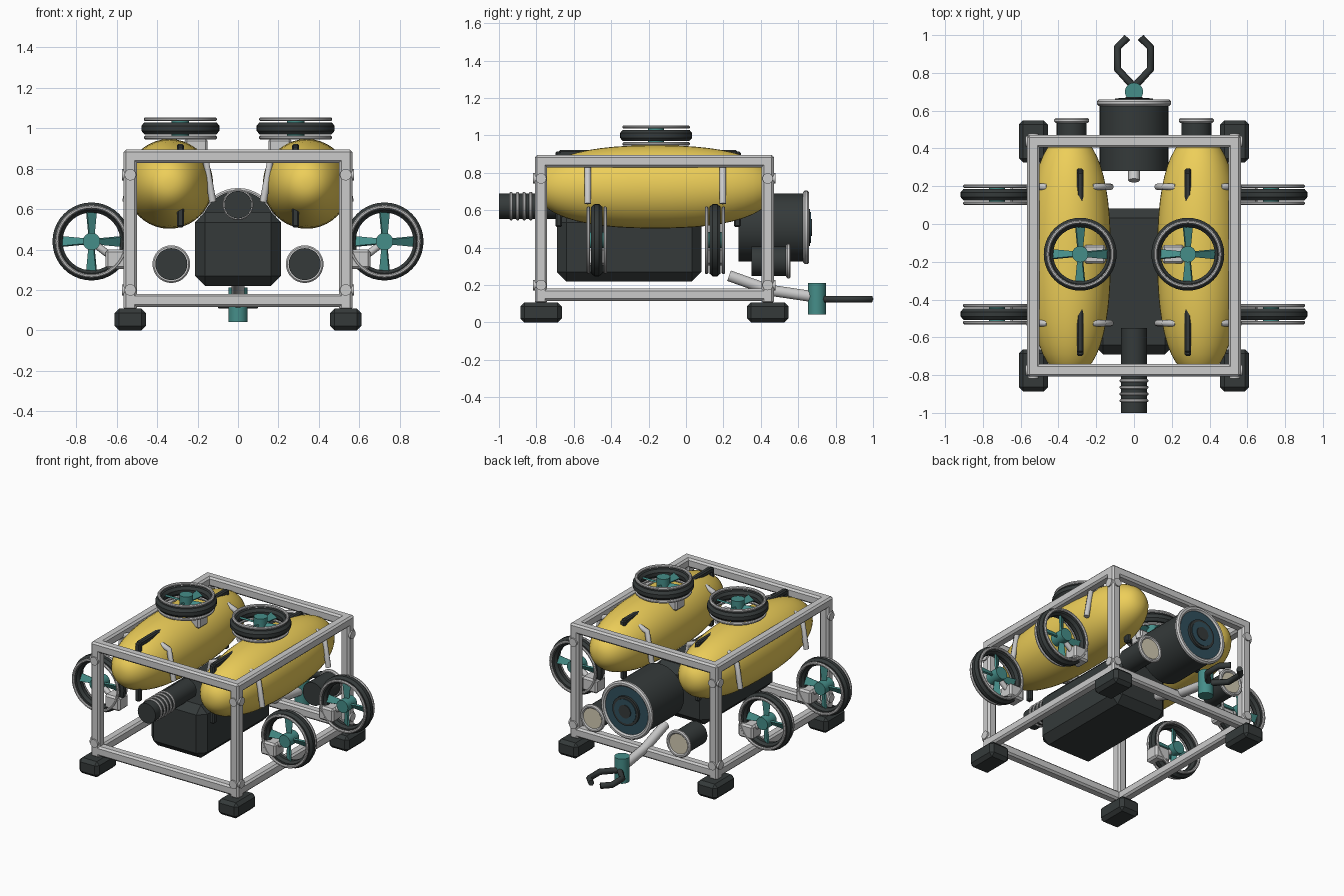
import bpy, bmesh, math
from mathutils import Vector, Matrix

if "Cube" in bpy.data.objects:
    bpy.data.objects.remove(bpy.data.objects["Cube"])


def material(name, rgb):
    m = bpy.data.materials.new(name)
    m.diffuse_color = (*rgb, 1)
    m.use_nodes = True
    m.node_tree.nodes["Principled BSDF"].inputs["Base Color"].default_value = m.diffuse_color
    return m


YELLOW = material("yellow", (0.85, 0.62, 0.10))
DARK = material("dark", (0.035, 0.042, 0.042))
TEAL = material("teal", (0.06, 0.27, 0.25))
GLASS = material("glass", (0.03, 0.08, 0.11))
CREAM = material("cream", (0.65, 0.60, 0.45))


def finish(name, bm, mat=None, smooth=True):
    me = bpy.data.meshes.new(name)
    bmesh.ops.recalc_face_normals(bm, faces=bm.faces)
    bm.to_mesh(me)
    bm.free()
    ob = bpy.data.objects.new(name, me)
    bpy.context.collection.objects.link(ob)
    if mat:
        me.materials.append(mat)
    if smooth:
        bpy.ops.object.select_all(action='DESELECT')
        ob.select_set(True)
        bpy.context.view_layer.objects.active = ob
        bpy.ops.object.shade_smooth_by_angle(angle=math.radians(35))
    return ob


def box(name, lo, hi, mat=None, bevel=0.012):
    lo, hi = Vector(lo), Vector(hi)
    bm = bmesh.new()
    bmesh.ops.create_cube(bm, size=1, matrix=Matrix.Translation((lo + hi) / 2)
                          @ Matrix.Diagonal((*(hi - lo), 1)))
    bmesh.ops.bevel(bm, geom=bm.edges[:], offset=bevel, segments=1, affect='EDGES')
    return finish(name, bm, mat, False)


def aim(p, axis):
    return Matrix.Translation(p) @ Vector(axis).to_track_quat('Z', 'Y').to_matrix().to_4x4()


def rod(name, p, q, r, mat=None, seg=28):
    p, q = Vector(p), Vector(q)
    bm = bmesh.new()
    bmesh.ops.create_cone(bm, cap_ends=True, segments=seg, radius1=r, radius2=r,
                          depth=(q - p).length, matrix=aim((p + q) / 2, q - p))
    return finish(name, bm, mat)


def ring(name, p, axis, major, minor, mat=None, stretch=1, n=40, k=8):
    bm = bmesh.new()
    loops = []
    for i in range(n):
        a = 2 * math.pi * i / n
        loop = []
        for j in range(k):
            b = 2 * math.pi * (j + 0.5) / k
            d = major + minor * math.cos(b)
            loop.append(bm.verts.new((d * math.cos(a), d * math.sin(a),
                                      minor * stretch * math.sin(b))))
        loops.append(loop)
    for i in range(n):
        A, B = loops[i], loops[(i + 1) % n]
        for j in range(k):
            bm.faces.new((A[j], B[j], B[(j + 1) % k], A[(j + 1) % k]))
    bm.transform(aim(p, axis))
    return finish(name, bm, mat)


def tube(name, pts, r, mat=None, res=2):
    cu = bpy.data.curves.new(name, 'CURVE')
    cu.dimensions = '3D'
    cu.bevel_depth, cu.bevel_resolution, cu.use_fill_caps = r, res, True
    sp = cu.splines.new('POLY')
    sp.points.add(len(pts) - 1)
    for s, p in zip(sp.points, pts):
        s.co = (*p, 1)
    ob = bpy.data.objects.new(name, cu)
    bpy.context.collection.objects.link(ob)
    if mat:
        cu.materials.append(mat)
    bpy.ops.object.select_all(action='DESELECT')
    ob.select_set(True)
    bpy.context.view_layer.objects.active = ob
    bpy.ops.object.convert(target='MESH')


def thruster(name, p, axis):
    p, axis = Vector(p), Vector(axis)
    ring(name + "_duct", p, axis, 0.168, 0.027, DARK, 1.2)
    for s in (-1, 1):
        ring(name + "_guard", p + axis * 0.045 * s, axis, 0.171, 0.010)
    rod(name + "_hub", p - axis * 0.05, p + axis * 0.05, 0.043, TEAL)
    bm = bmesh.new()
    for i in range(4):
        new = bmesh.ops.create_cube(bm, size=1)["verts"]
        for v in new:
            w = 0.055 if v.co.x > 0 else 0.03
            v.co = Vector((0.092 + v.co.x * 0.115, v.co.y * w, v.co.z * 0.012))
        bmesh.ops.transform(bm, verts=new, matrix=Matrix.Rotation(i * math.pi / 2, 4, 'Z')
                            @ Matrix.Rotation(0.5, 4, 'X'))
    bm.transform(aim(p, axis))
    finish(name + "_blades", bm, TEAL, False)


# frame: posts, rails, bolts and feet
X, YF, YB = 0.533, -0.775, 0.437
H = 0.033
for x in (-X, X):
    for y in (YF, YB):
        box("frame_post", (x - H, y - H, 0.10), (x + H, y + H, 0.885))
        box("foot", (x - 0.077, y - 0.111, 0), (x + 0.077, y + 0.111, 0.108), DARK, 0.022)
        sy = -1 if y < 0 else 1
        sx = -1 if x < 0 else 1
        for z in (0.20, 0.77):
            rod("frame_bolt", (x, y, z), (x, y + sy * 0.042, z), 0.028)
            rod("frame_bolt", (x, y, z), (x + sx * 0.042, y, z), 0.028)
    for z in (0.148, 0.862):
        box("side_rail", (x - H, YF - H, z - H), (x + H, YB + H, z + H))
for y in (YF, YB):
    for z in (0.148, 0.862):
        box("cross_rail", (-X - H, y - H, z - H), (X + H, y + H, z + H))

# mirrored parts
for s in (-1, 1):
    # float pod, a blunt ellipsoid
    bm = bmesh.new()
    bmesh.ops.create_uvsphere(bm, u_segments=40, v_segments=28, radius=1)
    for v in bm.verts:
        rho = math.hypot(v.co.x, v.co.y)
        f = (abs(v.co.z) ** 2.4 + rho ** 2.4) ** (-1 / 2.4)
        v.co = Vector((v.co.x * 0.217, v.co.z * 0.635, v.co.y * 0.222)) * f
    bm.transform(Matrix.Translation((s * 0.34, -0.165, 0.725)))
    finish("float_pod", bm, YELLOW)
    # pod straps on both flanks
    for y in (-0.525, 0.197):
        for t in (-1, 1):
            tube("pod_strap", [(s * 0.34 + t * dx, y, z) for dx, z in
                               ((0.12, 0.86), (0.18, 0.84), (0.215, 0.635))], 0.018)
    # bent dark fins on the pod ends
    for y0, y1 in ((-0.42, -0.68), (0.07, 0.275)):
        x = s * 0.285
        a, b = min(y0, y1), max(y0, y1)
        box("pod_fin", (x - 0.018, a, 0.885), (x + 0.018, b, 0.922), DARK, 0.008)
        box("pod_fin_stem", (x - 0.018, y1 - 0.018, 0.51),
            (x + 0.018, y1 + 0.018, 0.915), DARK, 0.008)
    # vertical thruster on the pod
    thruster("top_thruster", (s * 0.285, -0.16, 1.0), (0, 0, 1))
    xs = sorted((s * 0.15, s * 0.265))
    box("top_thruster_mount", (xs[0], -0.21, 0.86), (xs[1], -0.11, 0.95))
    # side thrusters
    for y in (-0.477, 0.155):
        thruster("side_thruster", (s * 0.725, y, 0.44), (0, -1, 0))
        xs = sorted((s * 0.54, s * 0.655))
        box("side_thruster_mount", (xs[0], y - 0.052, 0.305), (xs[1], y + 0.052, 0.40))
        tube("side_thruster_arm", [(s * 0.62, y, 0.36), (s * 0.725, y, 0.44)], 0.018)
    # lamp
    x = s * 0.33
    rod("lamp_body", (x, 0.35, 0.328), (x, 0.545, 0.328), 0.079, DARK)
    ring("lamp_rim", (x, 0.548, 0.328), (0, 1, 0), 0.081, 0.013)
    rod("lamp_lens", (x, 0.53, 0.328), (x, 0.553, 0.328), 0.072, CREAM)
    # gripper finger
    tube("gripper_finger", [(s * a, b, 0.125) for a, b in
                            ((0.0, 0.725), (0.087, 0.82), (0.087, 0.935), (0.035, 0.988))],
         0.020, DARK, 1)

# electronics housing
box("electronics_housing", (-0.213, -0.69, 0.22), (0.213, 0.083, 0.585), DARK, 0.05)

# tether with strain-relief ribs
rod("tether", (0, -1.0, 0.622), (0, -0.55, 0.622), 0.068, DARK)
for i in range(5):
    ring("tether_rib", (0, -0.795 - i * 0.035, 0.622), (0, 1, 0), 0.068, 0.009)

# main camera
rod("camera_body", (0, 0.28, 0.508), (0, 0.64, 0.508), 0.182, DARK, 40)
ring("camera_rim", (0, 0.642, 0.508), (0, 1, 0), 0.180, 0.018)
for r, y, m in ((0.165, 0.648, GLASS), (0.10, 0.664, DARK),
                (0.083, 0.668, GLASS), (0.045, 0.673, DARK)):
    rod("camera_lens", (0, 0.62, 0.508), (0, y, 0.508), r, m, 40)

# manipulator arm
tube("arm", [(0, 0.23, 0.25), (0, 0.45, 0.172), (0, 0.70, 0.135)], 0.031, None, 3)
rod("arm_wrist", (0, 0.70, 0.042), (0, 0.70, 0.212), 0.048, TEAL)
